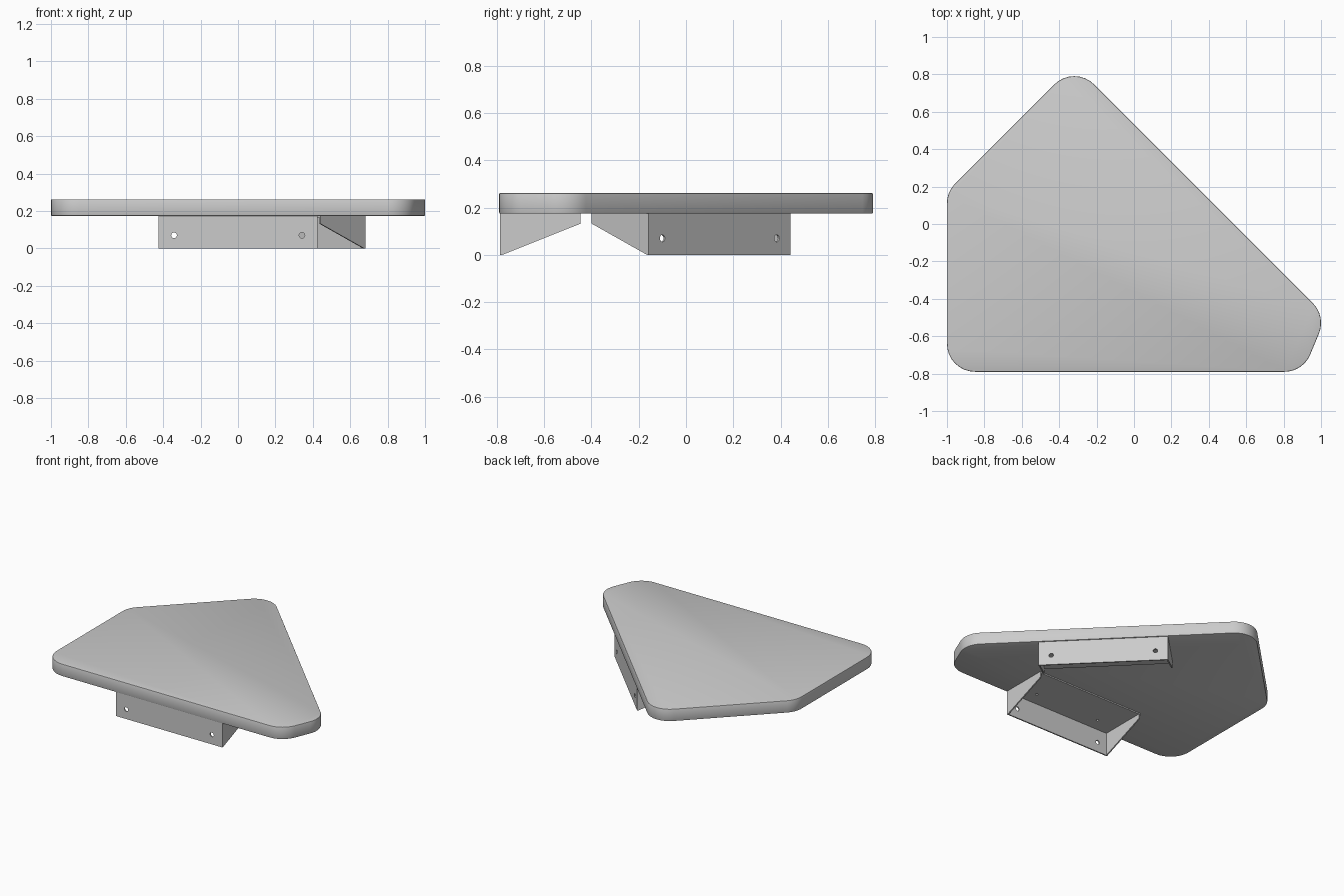
import bpy, bmesh, math
from mathutils import Vector, Matrix

if "Cube" in bpy.data.objects:
    bpy.data.objects.remove(bpy.data.objects["Cube"])

T = 0.009               # sheet thickness
W, D, H = 0.85, 0.34, 0.174   # bracket width, depth, height


def prism(name, pts, push, mat=Matrix()):
    """Extrude a planar polygon by a vector into a closed solid."""
    bm = bmesh.new()
    face = bm.faces.new([bm.verts.new(p) for p in pts])
    new = bmesh.ops.extrude_face_region(bm, geom=[face], use_keep_orig=True)["geom"]
    bmesh.ops.translate(bm, vec=push, verts=[v for v in new if isinstance(v, bmesh.types.BMVert)])
    bmesh.ops.recalc_face_normals(bm, faces=bm.faces)
    bm.transform(mat)
    me = bpy.data.meshes.new(name)
    bm.to_mesh(me)
    bm.free()
    ob = bpy.data.objects.new(name, me)
    bpy.context.collection.objects.link(ob)
    return ob


def rounded(corners, r, n=8):
    """Round every corner of a counter-clockwise polygon with radius r."""
    out = []
    for i, c in enumerate(corners):
        p = Vector(c)
        a = (Vector(corners[i - 1]) - p).normalized()
        b = (Vector(corners[(i + 1) % len(corners)]) - p).normalized()
        half = a.angle(b) / 2
        mid = p + (a + b).normalized() * (r / math.sin(half))
        start = p + a * (r / math.tan(half)) - mid
        turn = math.pi - 2 * half
        for k in range(n + 1):
            q = mid + Matrix.Rotation(turn * k / n, 2) @ start
            out.append((q.x, q.y))
    return out


def drill(ob, centres, radius, axis, mat):
    """Cut round holes through a plate, then remove the cutters."""
    for c in centres:
        ring = []
        for k in range(24):
            a = math.tau * k / 24
            u, v = radius * math.cos(a), radius * math.sin(a)
            ring.append((c[0] + u, c[1] - 0.03, c[2] + v) if axis == 'Y'
                        else (c[0] + u, c[1] + v, c[2] - 0.03))
        push = (0, 0.06, 0) if axis == 'Y' else (0, 0, 0.06)
        cutter = prism("hole_cutter", ring, push, mat)
        cutter.hide_render = True
        mod = ob.modifiers.new("hole", 'BOOLEAN')
        mod.operation, mod.object, mod.solver = 'DIFFERENCE', cutter, 'EXACT'
        bpy.context.view_layer.objects.active = ob
        bpy.ops.object.modifier_apply(modifier=mod.name)
        bpy.data.objects.remove(cutter)


def bracket(name, loc, angle):
    mat = Matrix.Translation(loc) @ Matrix.Rotation(angle, 4, 'Z')
    h = W / 2
    # upright wall plate with screw holes
    plate = prism(name + "_wall_plate", [(-h, 0, 0), (h, 0, 0), (h, 0, H), (-h, 0, H)], (0, T, 0), mat)
    drill(plate, [(s * 0.342, 0, 0.07) for s in (-1, 1)], 0.015, 'Y', mat)
    # horizontal flange under the slab
    g = h - T
    flange = prism(name + "_top_flange", [(-g, T, H - T), (g, T, H - T), (g, D, H - T), (-g, D, H - T)],
                   (0, 0, T), mat)
    drill(flange, [(s * 0.26, 0.105, H) for s in (-1, 1)], 0.009, 'Z', mat)
    # tapered side gussets
    for side, x in (("left", -h), ("right", h - T)):
        prism(f"{name}_{side}_gusset", [(x, T, 0), (x, D, 0.132), (x, D, H), (x, T, H)], (T, 0, 0), mat)


# shelf slab with rounded corners and slightly eased edges
outline = [(-1, -0.79), (0.904, -0.79), (1.027, -0.494), (-0.3195, 0.8525), (-1, 0.172)]
slab = prism("shelf_slab", [(x, y, H) for x, y in rounded(outline, 0.15)], (0, 0, 0.262 - H))
bev = slab.modifiers.new("eased_edges", 'BEVEL')
bev.width, bev.segments, bev.limit_method, bev.angle_limit = 0.005, 2, 'ANGLE', math.radians(40)
bpy.context.view_layer.objects.active = slab
slab.select_set(True)
bpy.ops.object.modifier_apply(modifier=bev.name)
bpy.ops.object.shade_smooth_by_angle(angle=math.radians(30))

# two sheet-metal brackets, on the front edge and the diagonal edge
bracket("front_bracket", (0, -0.786, 0), 0)
bracket("diagonal_bracket", (0.381, 0.142, 0), math.radians(135))
